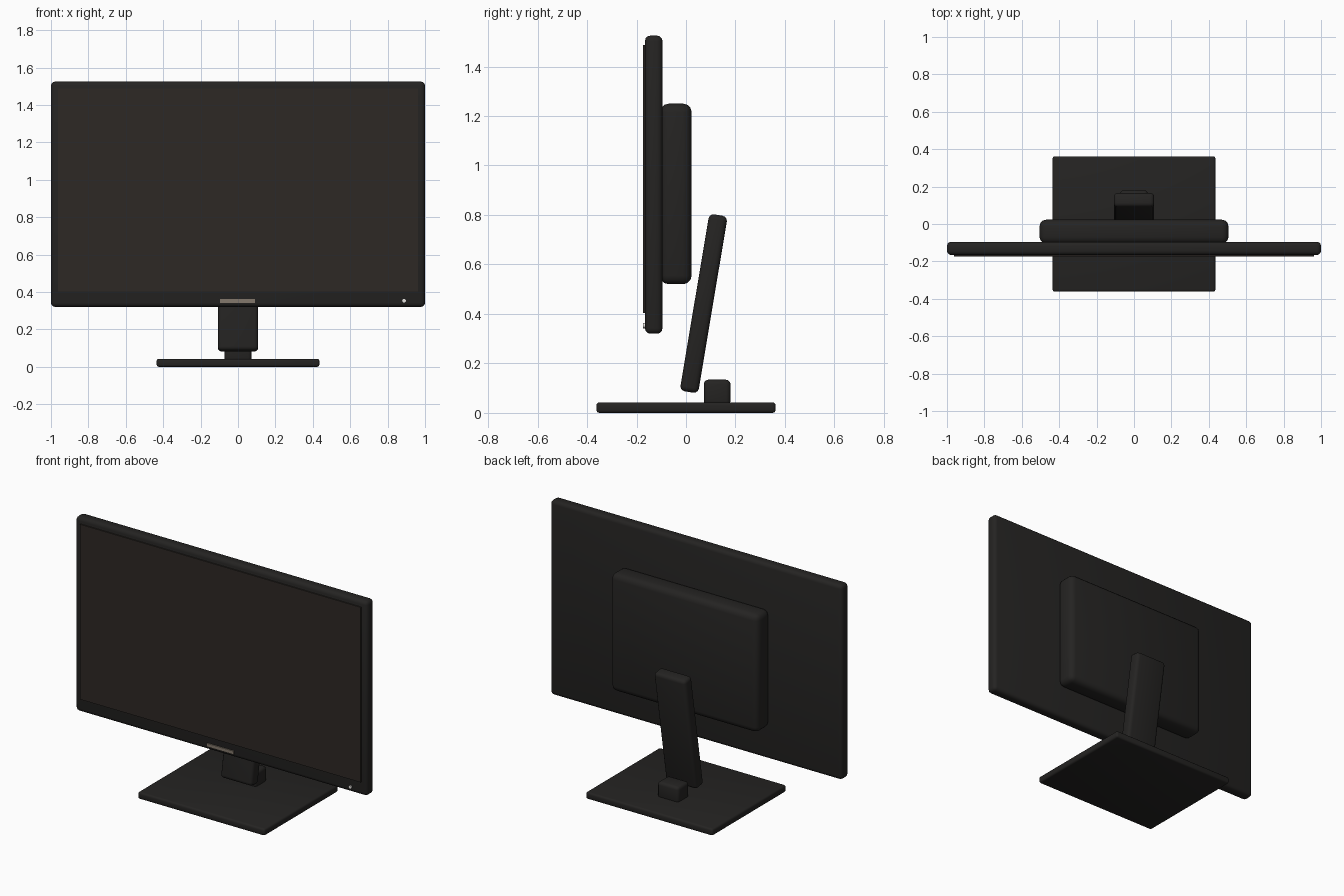
import bpy, math

if "Cube" in bpy.data.objects:
    bpy.data.objects.remove(bpy.data.objects["Cube"])

def mat(name, c):
    m = bpy.data.materials.new(name)
    m.diffuse_color = (*c, 1)
    m.use_nodes = True
    m.node_tree.nodes["Principled BSDF"].inputs["Base Color"].default_value = m.diffuse_color
    return m

BODY = mat("dark_plastic", (0.018, 0.017, 0.016))
GLASS = mat("screen_dark", (0.026, 0.021, 0.018))
STRIP = mat("strip_metal", (0.23, 0.19, 0.15))
LIGHT = mat("indicator_light", (0.8, 0.78, 0.75))

def finish(o, name, material):
    o.name = name
    o.data.materials.append(material)
    bpy.ops.object.shade_smooth_by_angle(angle=math.radians(30))
    return o

def box(name, x, y, z, material=BODY, bevel=0.0, tilt=0.0):
    """Box from (min, max) ranges, with optional rounded edges and tilt about x."""
    r = (x, y, z)
    bpy.ops.mesh.primitive_cube_add(size=1, location=[(a + b) / 2 for a, b in r])
    o = bpy.context.object
    o.scale = [b - a for a, b in r]
    bpy.ops.object.transform_apply(location=False, rotation=False, scale=True)
    if bevel:
        m = o.modifiers.new("round", "BEVEL")
        m.width, m.segments = bevel, 3
        bpy.ops.object.modifier_apply(modifier=m.name)
    o.rotation_euler.x = tilt
    return finish(o, name, material)

# Display
box("display_housing", (-1, 1), (-0.166, -0.095), (0.32, 1.525), bevel=0.022)
box("screen", (-0.962, 0.962), (-0.173, -0.155), (0.403, 1.487), GLASS)
box("rear_housing", (-0.505, 0.505), (-0.105, 0.023), (0.52, 1.25), bevel=0.035)

# Bezel details
box("bezel_strip", (-0.095, 0.09), (-0.173, -0.16), (0.342, 0.363), STRIP)
bpy.ops.mesh.primitive_cylinder_add(vertices=24, radius=0.01, depth=0.013,
                                    location=(0.888, -0.1665, 0.353),
                                    rotation=(math.pi / 2, 0, 0))
finish(bpy.context.object, "power_light", LIGHT)

# Stand: neck leans back 10 degrees over a flat base
box("stand_neck", (-0.108, 0.108), (0.034, 0.109), (0.0795, 0.8045),
    bevel=0.02, tilt=math.radians(-9.5))
box("stand_hinge", (-0.073, 0.073), (0.072, 0.18), (0.03, 0.134), bevel=0.018)
box("stand_base", (-0.435, 0.435), (-0.362, 0.362), (0, 0.043), bevel=0.012)
